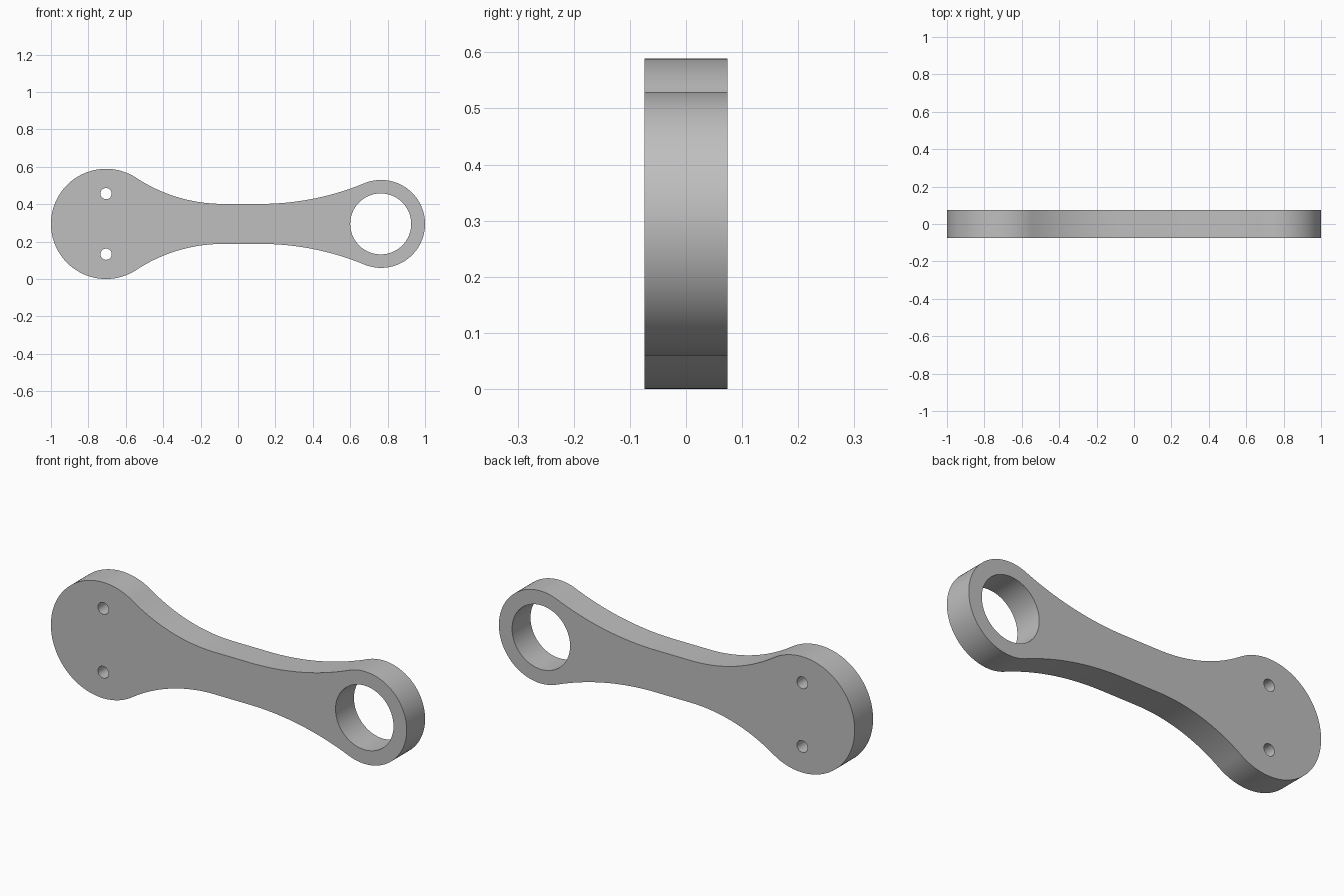
import bpy
import bmesh
import math
from mathutils import Matrix

if "Cube" in bpy.data.objects:
    bpy.data.objects.remove(bpy.data.objects["Cube"], do_unlink=True)

MID_Z = 0.2945
HALF_DEPTH = 0.074
NECK = 0.107                       # half height of the neck
BIG_X, BIG_R = -0.7055, 0.2945     # broad end
RING_X, RING_R = 0.765, 0.235      # ring end


def arc(cx, cz, r, start, end, steps):
    """Points along an arc, both ends included."""
    angles = [start + (end - start) * i / steps for i in range(steps + 1)]
    return [(cx + r * math.cos(a), cz + r * math.sin(a)) for a in angles]


def circle(cx, cz, r, steps):
    return arc(cx, cz, r, 0, math.tau, steps)[:-1]


def blend(cx, r, x0):
    """Concave arc tangent to the neck at x0 and to an end circle."""
    dx = cx - x0
    big = (dx * dx + NECK * NECK - r * r) / (2 * (r - NECK))
    return big, math.atan2(NECK + big, -dx)


# Upper half of the outline, from the ring tip to the broad end
x_ring, x_big = 0.12, -0.08
fr, ar = blend(RING_X, RING_R, x_ring)
fb, ab = blend(BIG_X, BIG_R, x_big)
upper = arc(RING_X, 0, RING_R, 0, ar, 48)
upper += arc(x_ring, NECK + fr, fr, ar - math.pi, -math.pi / 2, 24)[1:]
upper += arc(x_big, NECK + fb, fb, -math.pi / 2, ab - math.pi, 24)
upper += arc(BIG_X, 0, BIG_R, ab, math.pi, 48)[1:]
outline = upper + [(x, -z) for x, z in reversed(upper[1:-1])]

# Bearing hole and two pin holes
loops = [outline, circle(RING_X - 0.002, 0, 0.163, 96)]
loops += [circle(BIG_X, side * 0.162, 0.03, 32) for side in (1, -1)]

# Filled and extruded profile
curve = bpy.data.curves.new("link_arm_profile", "CURVE")
curve.dimensions = "2D"
curve.fill_mode = "BOTH"
curve.extrude = HALF_DEPTH
for loop in loops:
    spline = curve.splines.new("POLY")
    spline.points.add(len(loop) - 1)
    for point, (x, z) in zip(spline.points, loop):
        point.co = (x, z, 0, 1)
    spline.use_cyclic_u = True

profile = bpy.data.objects.new("link_arm_profile", curve)
bpy.context.collection.objects.link(profile)
depsgraph = bpy.context.evaluated_depsgraph_get()
mesh = bpy.data.meshes.new_from_object(profile.evaluated_get(depsgraph))
bpy.data.objects.remove(profile, do_unlink=True)

# Stand the plate upright and weld its rims
bm = bmesh.new()
bm.from_mesh(mesh)
bmesh.ops.remove_doubles(bm, verts=bm.verts, dist=0.0001)
bm.transform(Matrix.Translation((0, 0, MID_Z)) @ Matrix.Rotation(math.pi / 2, 4, "X"))
bmesh.ops.recalc_face_normals(bm, faces=bm.faces)
bm.to_mesh(mesh)
bm.free()

# Grey metal
grey = bpy.data.materials.new("grey_metal")
grey.use_nodes = True
colour = (0.52, 0.52, 0.52, 1)
grey.diffuse_color = colour
grey.node_tree.nodes["Principled BSDF"].inputs["Base Color"].default_value = colour
mesh.materials.clear()
mesh.materials.append(grey)

arm = bpy.data.objects.new("link_arm", mesh)
bpy.context.collection.objects.link(arm)
bpy.ops.object.select_all(action="DESELECT")
arm.select_set(True)
bpy.context.view_layer.objects.active = arm
bpy.ops.object.shade_smooth_by_angle(angle=math.radians(30))
